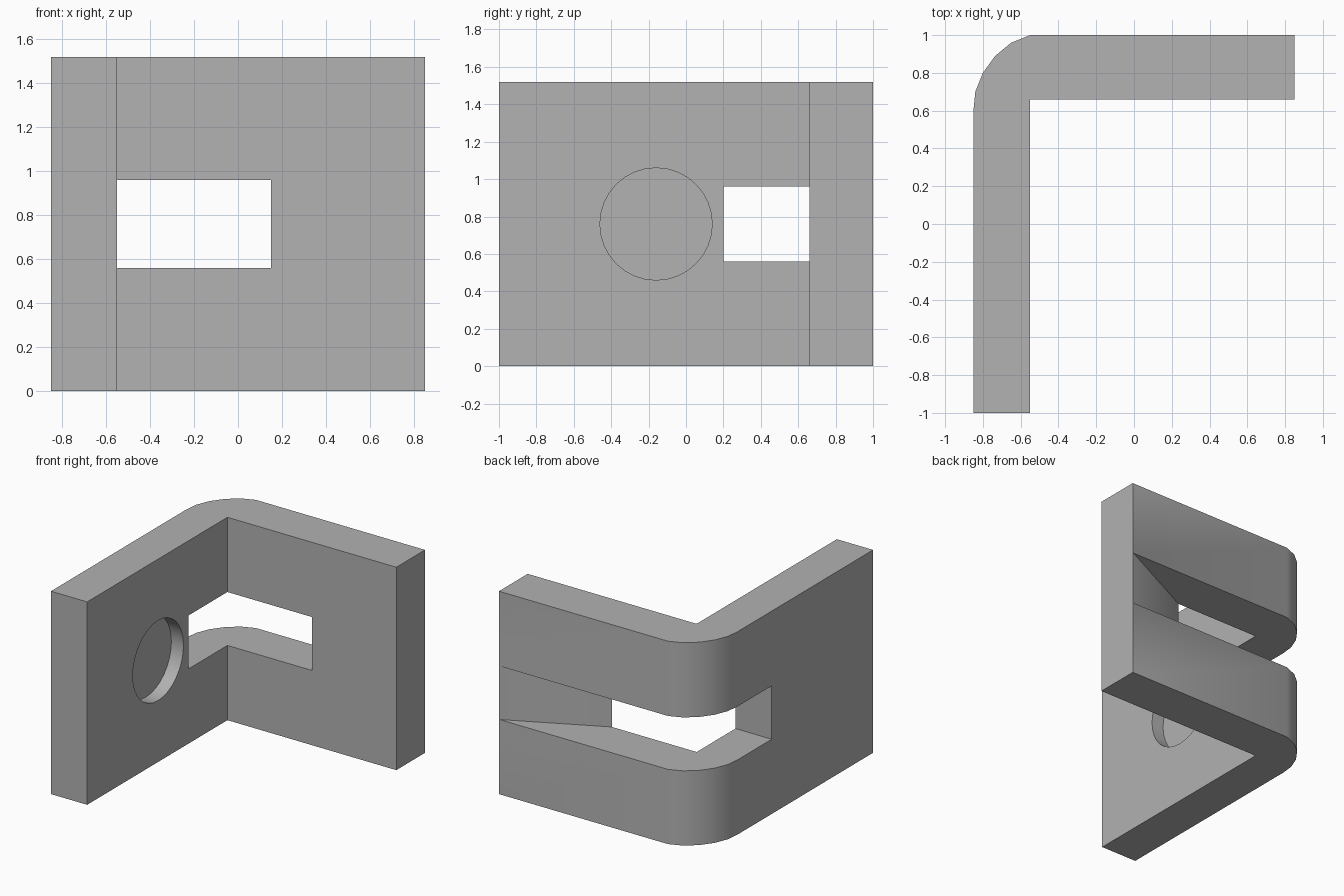
import bpy, bmesh, math
from mathutils import Matrix

default = bpy.data.objects.get("Cube")
if default:
    bpy.data.objects.remove(default, do_unlink=True)

grey = bpy.data.materials.new("plain_grey")
grey.use_nodes = True
colour = (0.445, 0.445, 0.445, 1)
grey.diffuse_color = colour
grey.node_tree.nodes["Principled BSDF"].inputs["Base Color"].default_value = colour


def finish(name, bm):
    bmesh.ops.recalc_face_normals(bm, faces=bm.faces)
    mesh = bpy.data.meshes.new(name)
    bm.to_mesh(mesh)
    bm.free()
    mesh.materials.append(grey)
    obj = bpy.data.objects.new(name, mesh)
    bpy.context.collection.objects.link(obj)
    return obj


def prism(name, plan, bottom, top):
    bm = bmesh.new()
    base = bm.faces.new([bm.verts.new((x, y, bottom)) for x, y in plan])
    up = bmesh.ops.extrude_face_region(bm, geom=[base])["geom"]
    verts = [g for g in up if isinstance(g, bmesh.types.BMVert)]
    bmesh.ops.translate(bm, verts=verts, vec=(0, 0, top - bottom))
    return finish(name, bm)


# Corner bracket: two walls with a rounded outer corner
bend = [(-0.55, 1), (-0.65, 0.96), (-0.735, 0.89), (-0.8, 0.8), (-0.84, 0.7), (-0.85, 0.6)]
bracket = prism("corner_bracket",
                bend + [(-0.85, -1), (-0.55, -1), (-0.55, 0.66), (0.85, 0.66), (0.85, 1)],
                0, 1.52)

# Slot around the corner, flaring outward along the back wall
slot = prism("slot_cutter",
             [(-0.5, 0.2), (-0.5, 0.6), (0.15, 0.6), (0.15, 0.66),
              (0.947, 1.05), (0.947, 1.1), (-0.95, 1.1), (-0.95, 0.2)],
             0.56, 0.96)

# Shallow round pocket in the inner face of the side wall
bm = bmesh.new()
bmesh.ops.create_cone(bm, cap_ends=True, segments=32, radius1=0.3, radius2=0.3, depth=0.2,
                      matrix=Matrix.Translation((-0.55, -0.16, 0.76))
                      @ Matrix.Rotation(math.pi / 2, 4, "Y"))
pocket = finish("pocket_cutter", bm)

bpy.ops.object.select_all(action="DESELECT")
bpy.context.view_layer.objects.active = bracket
bracket.select_set(True)
for cutter in (slot, pocket):
    cutter.hide_render = True
    mod = bracket.modifiers.new(cutter.name, "BOOLEAN")
    mod.operation = "DIFFERENCE"
    mod.solver = "EXACT"
    mod.object = cutter
    bpy.ops.object.modifier_apply(modifier=mod.name)
    bpy.data.objects.remove(cutter, do_unlink=True)

bpy.ops.object.shade_smooth_by_angle(angle=math.radians(30))
